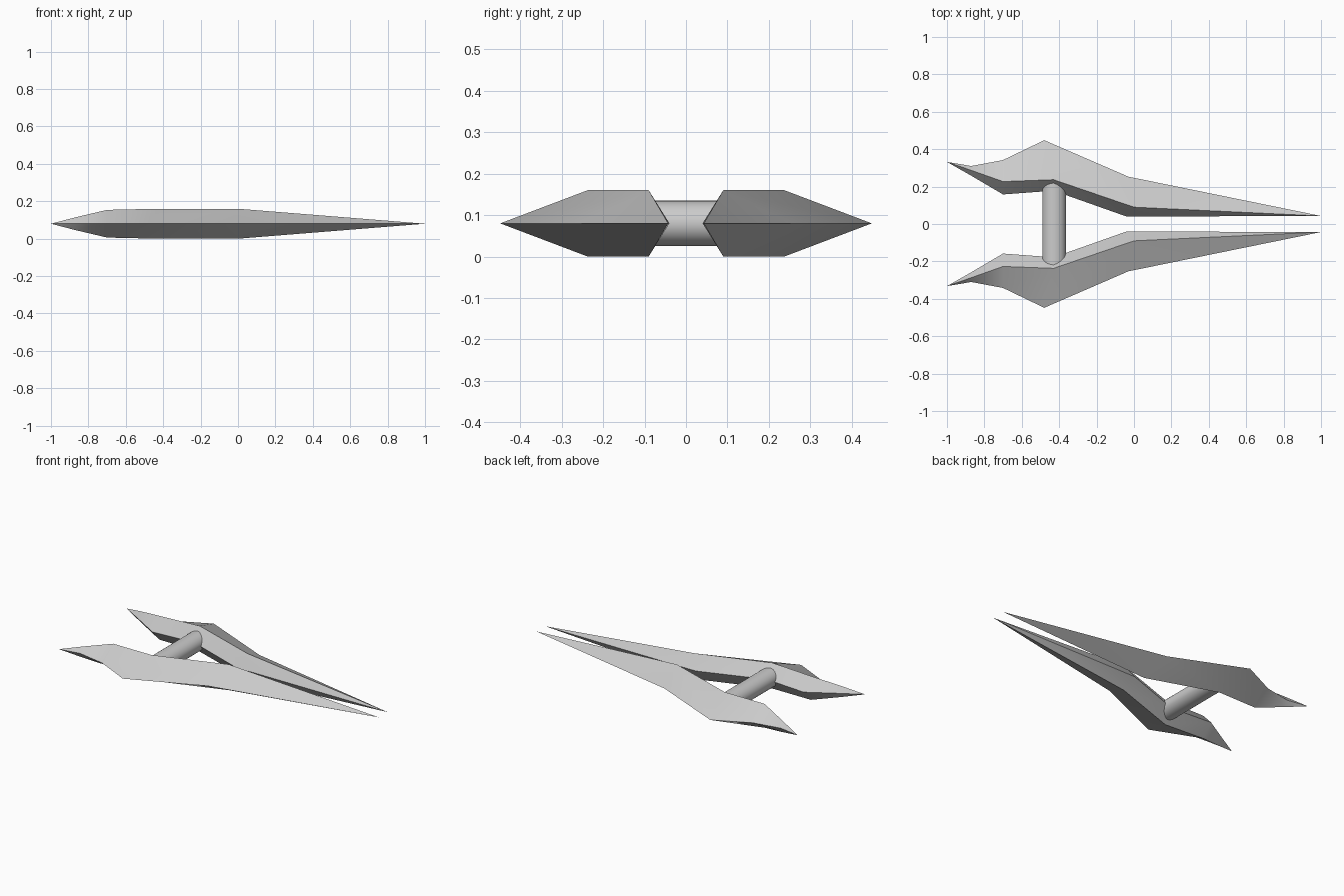
import bpy, bmesh, math

cube = bpy.data.objects.get("Cube")
if cube:
    bpy.data.objects.remove(cube)

MID, TOP = 0.08, 0.16          # blade mid-plane height and full thickness

steel = bpy.data.materials.new("grey_steel")
steel.use_nodes = True
colour = (0.6, 0.6, 0.6, 1)
steel.diffuse_color = colour
steel.node_tree.nodes["Principled BSDF"].inputs["Base Color"].default_value = colour


def smooth(obj, angle):
    bpy.ops.object.select_all(action="DESELECT")
    obj.select_set(True)
    bpy.context.view_layer.objects.active = obj
    bpy.ops.object.shade_smooth_by_angle(angle=math.radians(angle))


# Blade stations from rear to front: outer edge, ridge and inner edge (x, y), half thickness
rear_tip, front_tip = (-1.0, 0.332), (1.0, 0.043)
stations = [
    ((-0.87, 0.31), (-0.87, 0.287), (-0.87, 0.258), 0.034),
    ((-0.70, 0.342), (-0.70, 0.227), (-0.70, 0.158), 0.074),
    ((-0.48, 0.448), (-0.43, 0.237), (-0.43, 0.178), 0.08),
    ((-0.03, 0.253), (0.0, 0.09), (-0.04, 0.04), 0.08),
]

bm = bmesh.new()
rings = []
for outer, ridge, inner, half in stations:
    points = [(*outer, MID), (*ridge, MID + half), (*inner, MID), (*ridge, MID - half)]
    rings.append([bm.verts.new(p) for p in points])
rear = bm.verts.new((*rear_tip, MID))
front = bm.verts.new((*front_tip, MID))
for i in range(4):
    j = (i + 1) % 4
    bm.faces.new((rear, rings[0][i], rings[0][j]))
    bm.faces.new((front, rings[-1][j], rings[-1][i]))
    for a, b in zip(rings, rings[1:]):
        bm.faces.new((a[i], b[i], b[j], a[j]))
bmesh.ops.recalc_face_normals(bm, faces=bm.faces)
mesh = bpy.data.meshes.new("twin_blades")
bm.to_mesh(mesh)
bm.free()
mesh.materials.append(steel)
blades = bpy.data.objects.new("twin_blades", mesh)
bpy.context.collection.objects.link(blades)
smooth(blades, 30)

# Second blade mirrored across the handle
mirror = blades.modifiers.new("mirror", "MIRROR")
mirror.use_axis = (False, True, False)
mirror.use_mirror_merge = False

# Oval handle bar joining the blades
bpy.ops.mesh.primitive_cylinder_add(vertices=32, radius=1, depth=0.48,
                                    location=(-0.427, 0, MID),
                                    rotation=(math.pi / 2, 0, 0))
handle = bpy.context.object
handle.name = "handle_bar"
handle.scale = (0.063, 0.055, 1)
handle.data.materials.append(steel)
bpy.ops.object.transform_apply(location=False, rotation=True, scale=True)
smooth(handle, 30)
